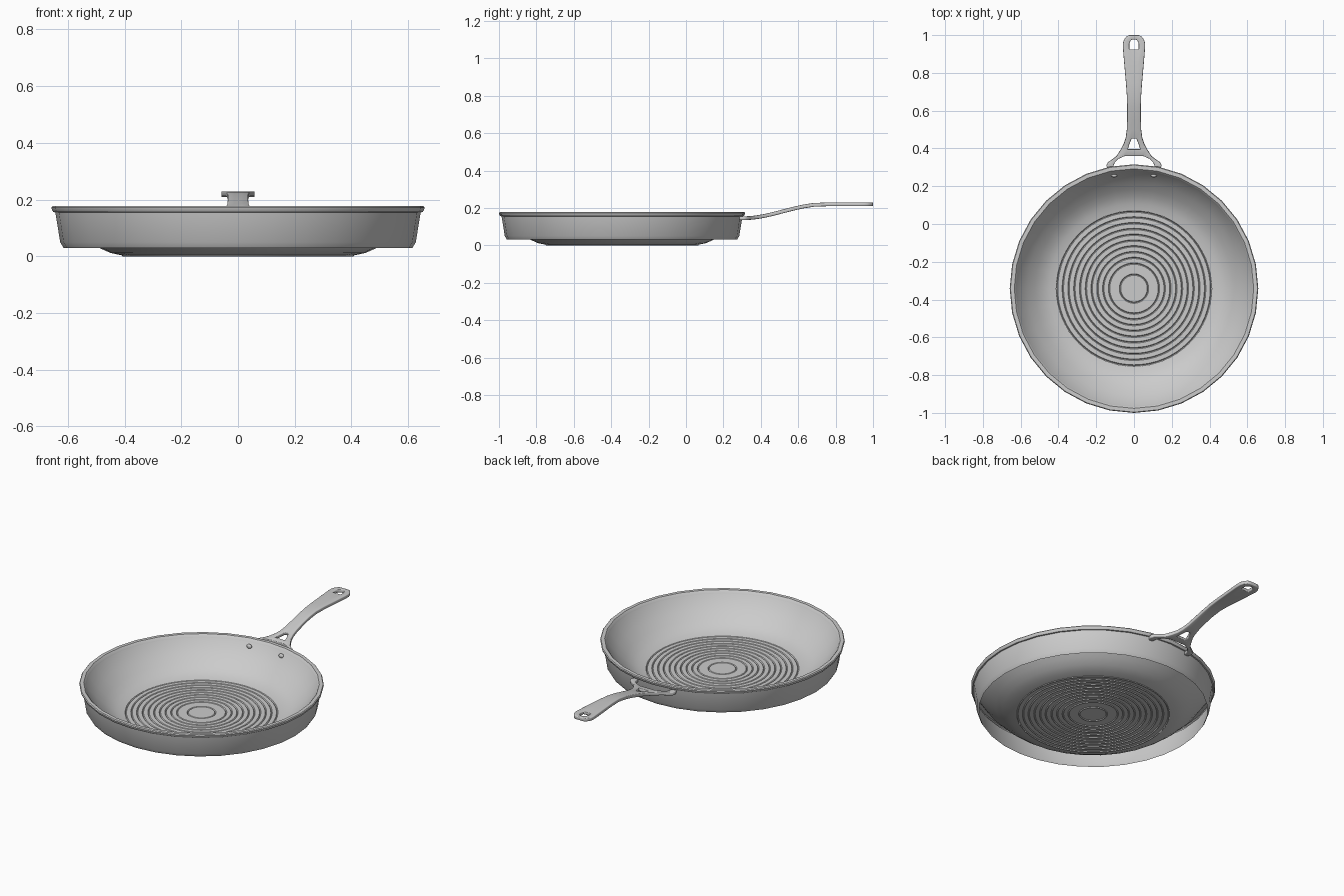
import bpy, bmesh, math
from mathutils import Vector

cube = bpy.data.objects.get("Cube")
if cube:
    bpy.data.objects.remove(cube, do_unlink=True)

PAN_Y = -0.342          # centre of the round pan

metal = bpy.data.materials.new("grey_metal")
metal.use_nodes = True
GREY = (0.6, 0.6, 0.6, 1)
metal.diffuse_color = GREY
metal.node_tree.nodes["Principled BSDF"].inputs["Base Color"].default_value = GREY


def finish(name, bm, angle=40):
    mesh = bpy.data.meshes.new(name)
    bm.to_mesh(mesh)
    bm.free()
    obj = bpy.data.objects.new(name, mesh)
    bpy.context.collection.objects.link(obj)
    mesh.materials.append(metal)
    bpy.ops.object.select_all(action='DESELECT')
    obj.select_set(True)
    bpy.context.view_layer.objects.active = obj
    bpy.ops.object.shade_smooth_by_angle(angle=math.radians(angle))
    return obj


def lathe(name, profile, steps, angle=40):
    """Turn a (radius, height) profile about the pan's axis."""
    bm = bmesh.new()
    verts = [bm.verts.new((r, PAN_Y, z)) for r, z in profile]
    edges = [bm.edges.new(pair) for pair in zip(verts, verts[1:])]
    bmesh.ops.spin(bm, geom=verts + edges, cent=(0, PAN_Y, 0), axis=(0, 0, 1),
                   angle=math.tau, steps=steps, use_merge=True)
    bmesh.ops.remove_doubles(bm, verts=bm.verts, dist=0.0002)
    return finish(name, bm, angle)


# Outer skirt, open underneath, with the rolled lip
lathe("outer_wall_and_rim", [
    (0.615, 0.03), (0.627, 0.05), (0.644, 0.155), (0.651, 0.156),
    (0.656, 0.163), (0.658, 0.172), (0.654, 0.177), (0.634, 0.177),
    (0.629, 0.172), (0.622, 0.16)], 32)

# Sloping cooking bowl
lathe("bowl", [
    (0.622, 0.16), (0.602, 0.13), (0.565, 0.09), (0.525, 0.055),
    (0.49, 0.03), (0.45, 0.012), (0.412, 0.004)], 32, 60)

# Floor with concentric grooves
floor = [(0.0, 0.005)]
for r in [0.074] + [0.132 + 0.0306 * i for i in range(10)]:
    floor += [(r - 0.004, 0.005), (r, 0), (r + 0.004, 0.005)]
lathe("grooved_floor", floor, 64, 25)

# Handle: rows of (y, half width, hole half width, open in the middle up to next row)
rows = [
    (0.285, 0.137, 0.112, True), (0.31, 0.146, 0.108, True),
    (0.325, 0.14, 0.102, True), (0.345, 0.112, 0.083, True),
    (0.36, 0.092, 0.05, False), (0.395, 0.07, 0.033, True),
    (0.425, 0.054, 0.024, True), (0.455, 0.044, 0.012, False),
    (0.5, 0.038, 0.012, False), (0.56, 0.036, 0.012, False),
    (0.62, 0.036, 0.012, False), (0.68, 0.038, 0.012, False),
    (0.75, 0.043, 0.014, False), (0.84, 0.051, 0.018, False),
    (0.925, 0.058, 0.025, True), (0.955, 0.059, 0.025, True),
    (0.97, 0.055, 0.018, True), (0.977, 0.052, 0.01, False),
    (0.993, 0.04, 0.01, False), (1.0, 0.026, 0.01, False)]


def handle_height(y):
    t = min(max((y - 0.31) / 0.42, 0), 1)
    return 0.145 + 0.074 * t * t * (3 - 2 * t)


bm = bmesh.new()
grid = [[bm.verts.new((x, y, handle_height(y))) for x in (-w, -h, h, w)]
        for y, w, h, _ in rows]
for row, low, high in zip(rows, grid, grid[1:]):
    for c in range(3):
        if not (c == 1 and row[3]):
            bm.faces.new((low[c], low[c + 1], high[c + 1], high[c]))
handle = finish("handle", bm)
thick = handle.modifiers.new("thickness", 'SOLIDIFY')
thick.thickness = 0.02
thick.offset = 0
bevel = handle.modifiers.new("soft_edges", 'BEVEL')
bevel.width = 0.004
bevel.segments = 2
bevel.limit_method = 'ANGLE'
bevel.angle_limit = math.radians(50)

# Rivet heads inside the wall
for side, label in ((1, "left"), (-1, "right")):
    bm = bmesh.new()
    bmesh.ops.create_uvsphere(bm, u_segments=16, v_segments=8, radius=0.016)
    bmesh.ops.scale(bm, vec=(1, 0.6, 0.8), verts=bm.verts)
    bmesh.ops.translate(bm, vec=Vector((side * 0.105, 0.256, 0.14)), verts=bm.verts)
    finish(label + "_rivet", bm, 60)
